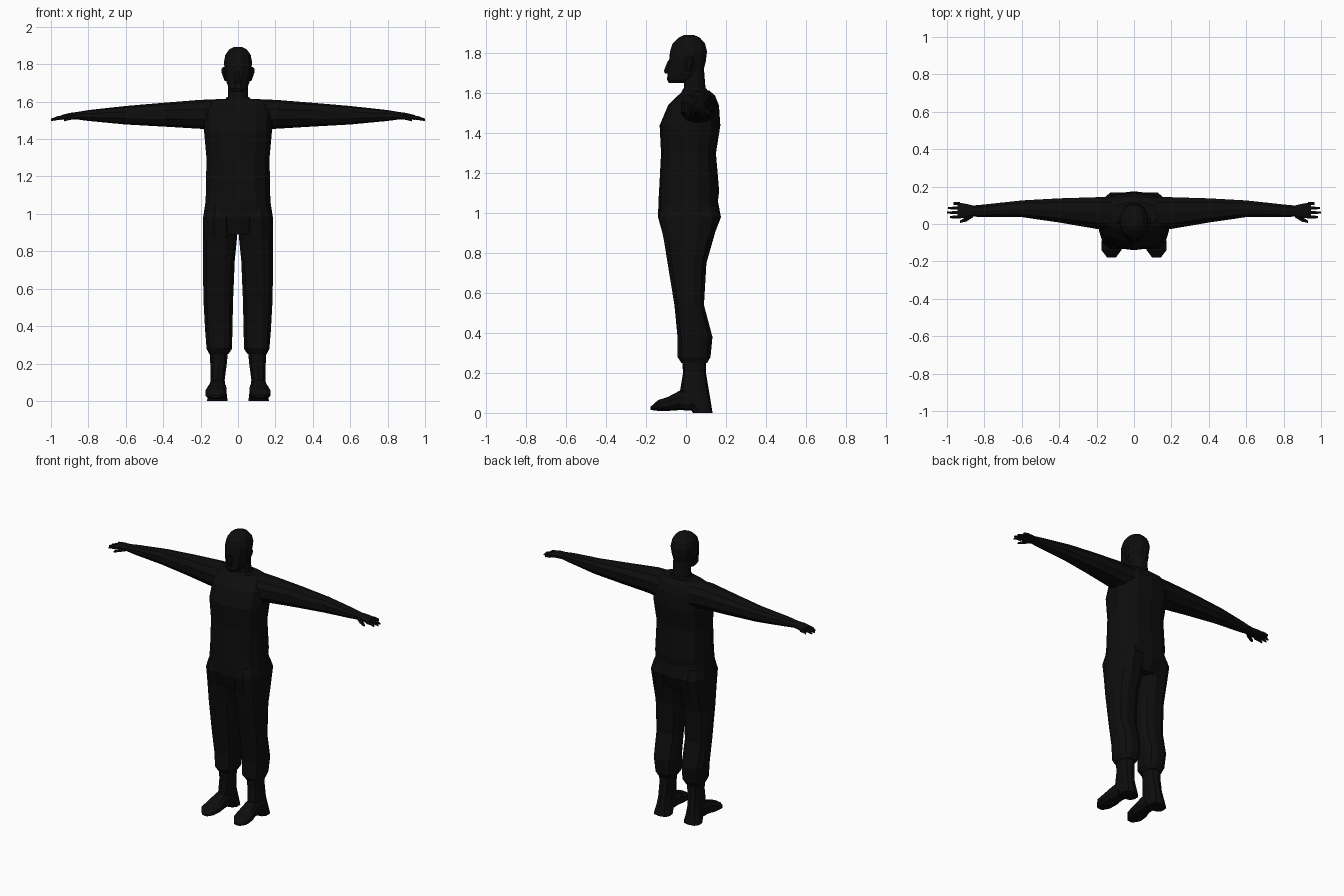
import bpy, bmesh, math

black = bpy.data.materials.new("near black")
black.diffuse_color = (0.004, 0.004, 0.004, 1)


def loft(name, axis, rings, sides=12, power=2.5, mirror=False):
    """Skin rounded-box rings. Each ring: (position on axis, u min, u max, v min, v max)."""
    bm = bmesh.new()
    loops = []
    for p, u0, u1, v0, v1 in rings:
        loop = []
        for i in range(sides):
            a = 2 * math.pi * (i + 0.5) / sides
            c, s = math.cos(a), math.sin(a)
            u = (u0 + u1) / 2 + (u1 - u0) / 2 * math.copysign(abs(c) ** (2 / power), c)
            v = (v0 + v1) / 2 + (v1 - v0) / 2 * math.copysign(abs(s) ** (2 / power), s)
            co = {"x": (p, u, v), "y": (u, p, v), "z": (u, v, p)}[axis]
            loop.append(bm.verts.new(co))
        loops.append(loop)
    for a, b in zip(loops, loops[1:]):
        for i in range(sides):
            j = (i + 1) % sides
            bm.faces.new((a[i], a[j], b[j], b[i]))
    bm.faces.new(loops[0])
    bm.faces.new(loops[-1])
    bmesh.ops.recalc_face_normals(bm, faces=bm.faces)
    mesh = bpy.data.meshes.new(name)
    bm.to_mesh(mesh)
    bm.free()
    mesh.materials.append(black)
    ob = bpy.data.objects.new(name, mesh)
    bpy.context.collection.objects.link(ob)
    if mirror:
        ob.modifiers.new("Mirror", "MIRROR")
    return ob


def centred(rows):
    return [(z, -w, w, f, b) for z, w, f, b in rows]


# Jacket body, from the hem to the shoulders
loft("jacket", "z", centred([
    (0.89, 0.13, -0.115, 0.14), (0.98, 0.19, -0.14, 0.175),
    (1.06, 0.178, -0.138, 0.16), (1.11, 0.175, -0.135, 0.166),
    (1.3, 0.172, -0.125, 0.15), (1.44, 0.185, -0.132, 0.172),
    (1.54, 0.185, -0.09, 0.165), (1.59, 0.165, -0.04, 0.145),
    (1.615, 0.12, -0.01, 0.115)]), sides=14, power=2.6)

# Neck and collar
loft("neck", "z", centred([
    (1.56, 0.062, -0.01, 0.11), (1.62, 0.055, -0.012, 0.10),
    (1.74, 0.055, -0.01, 0.09)]), power=2.2)
loft("collar", "z", centred([
    (1.57, 0.10, -0.045, 0.13), (1.625, 0.062, -0.015, 0.105)]), power=2.2)

# Head with nose and ears
loft("head", "z", centred([
    (1.652, 0.032, -0.088, 0.0), (1.67, 0.05, -0.098, 0.05),
    (1.70, 0.062, -0.094, 0.086), (1.76, 0.072, -0.088, 0.102),
    (1.81, 0.078, -0.083, 0.108), (1.85, 0.07, -0.07, 0.098),
    (1.88, 0.048, -0.038, 0.07), (1.893, 0.022, -0.01, 0.04)]), power=2.2)
loft("nose", "z", centred([
    (1.70, 0.015, -0.106, -0.07), (1.715, 0.014, -0.11, -0.07),
    (1.765, 0.006, -0.09, -0.07)]), sides=6)
loft("ear", "z", [
    (1.71, 0.058, 0.072, 0.0, 0.025), (1.75, 0.06, 0.088, -0.005, 0.04),
    (1.775, 0.065, 0.091, 0.0, 0.04), (1.785, 0.065, 0.08, 0.005, 0.03)],
    sides=6, mirror=True)

# Sleeves, wrists and palms
loft("arm", "x", [
    (0.10, -0.03, 0.15, 1.44, 1.612), (0.20, -0.03, 0.147, 1.455, 1.61),
    (0.40, 0.005, 0.14, 1.467, 1.594), (0.60, 0.035, 0.128, 1.478, 1.577),
    (0.80, 0.036, 0.106, 1.497, 1.555), (0.86, 0.038, 0.10, 1.505, 1.545),
    (0.90, 0.03, 0.11, 1.506, 1.54), (0.945, 0.028, 0.117, 1.503, 1.528)],
    sides=10, power=2.3, mirror=True)
for i, tip in enumerate((0.985, 1.0, 0.995, 0.965)):
    y = 0.037 + 0.024 * i
    loft(f"finger_{i + 1}", "x", [
        (0.93, y - 0.010, y + 0.010, 1.505, 1.528),
        (0.965, y - 0.009, y + 0.009, 1.502, 1.522),
        (tip + 0.0001 * i, y - 0.005, y + 0.005, 1.497, 1.509)],
        sides=6, mirror=True)
loft("thumb", "x", [
    (0.86, 0.035, 0.06, 1.51, 1.535), (0.895, 0.012, 0.04, 1.503, 1.525),
    (0.93, 0.005, 0.02, 1.495, 1.508)], sides=6, mirror=True)

# Loose trouser legs gathered at the cuff
loft("trouser_leg", "z", [
    (0.25, 0.05, 0.155, -0.025, 0.108), (0.28, 0.03, 0.17, -0.045, 0.125),
    (0.38, 0.028, 0.178, -0.045, 0.135), (0.54, 0.024, 0.187, -0.06, 0.092),
    (0.75, 0.015, 0.19, -0.095, 0.105), (0.87, 0.003, 0.191, -0.115, 0.14),
    (0.98, 0.0, 0.19, -0.138, 0.172), (1.04, 0.01, 0.175, -0.12, 0.15)],
    sides=12, mirror=True)

# Boots: shaft, foot and heel
loft("boot_shaft", "z", [
    (0.0, 0.053, 0.168, 0.035, 0.133), (0.05, 0.06, 0.16, 0.0, 0.125),
    (0.11, 0.07, 0.148, -0.03, 0.115), (0.2, 0.058, 0.15, -0.015, 0.10),
    (0.28, 0.05, 0.155, -0.02, 0.10)], sides=10, mirror=True)
loft("boot_foot", "y", [
    (-0.178, 0.095, 0.145, 0.015, 0.03), (-0.14, 0.065, 0.176, 0.01, 0.064),
    (-0.09, 0.058, 0.175, 0.01, 0.08), (-0.03, 0.062, 0.16, 0.014, 0.112),
    (0.06, 0.065, 0.155, 0.01, 0.12)], sides=10, mirror=True)
